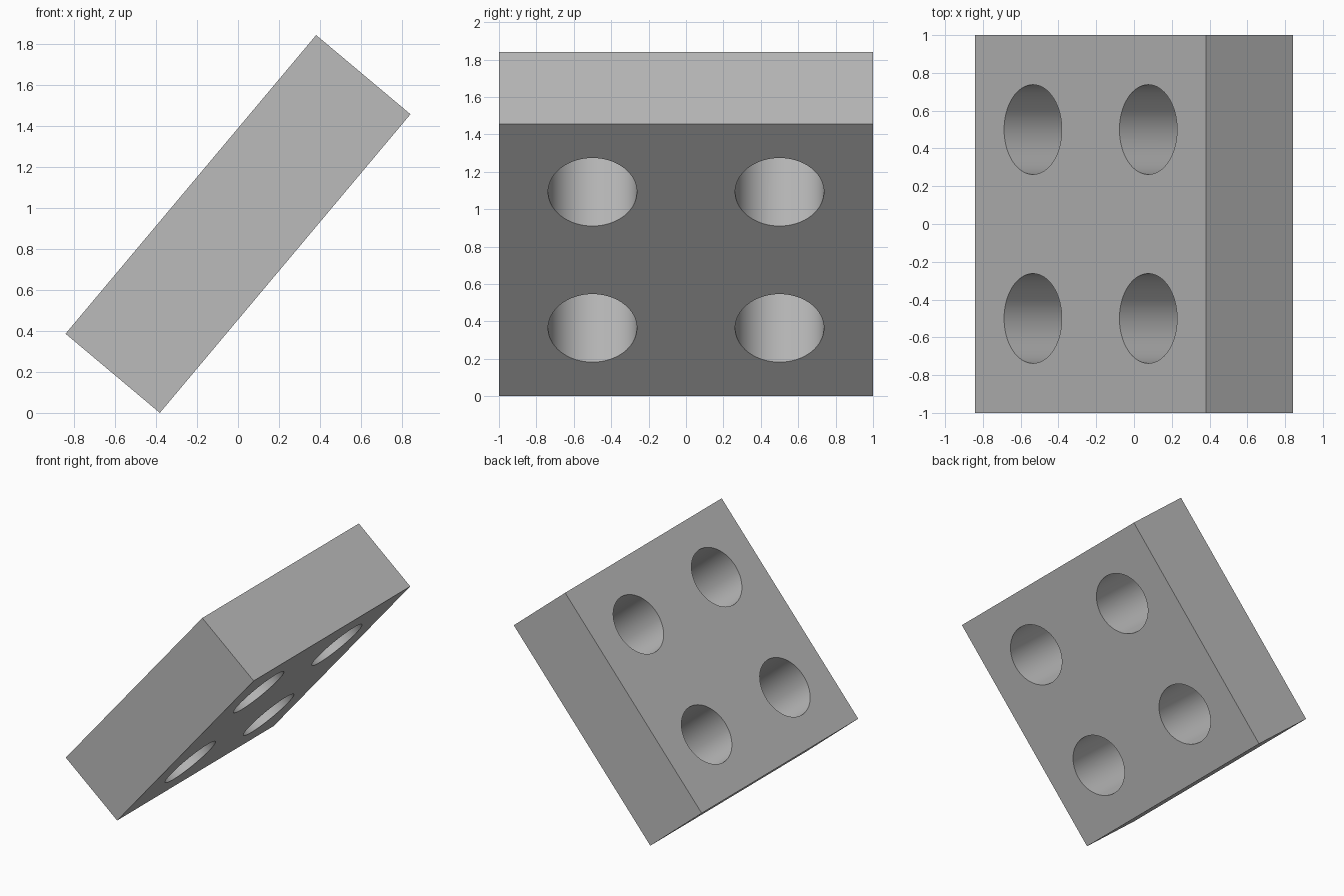
import bpy, math
from mathutils import Matrix

if "Cube" in bpy.data.objects:
    bpy.data.objects.remove(bpy.data.objects["Cube"])

LENGTH, WIDTH, THICK = 1.9, 2.0, 0.6
TILT = math.radians(50)
HOLE_R = 0.2375

grey = bpy.data.materials.new("grey")
grey.diffuse_color = (0.5, 0.5, 0.5, 1)
grey.use_nodes = True
grey.node_tree.nodes["Principled BSDF"].inputs["Base Color"].default_value = grey.diffuse_color

# Flat slab
bpy.ops.mesh.primitive_cube_add(size=1)
block = bpy.context.object
block.name = "tilted_block"
block.data.transform(Matrix.Diagonal((LENGTH, WIDTH, THICK, 1)))
block.data.materials.append(grey)

# Four round through-holes
for sx in (-1, 1):
    for sy in (-1, 1):
        bpy.ops.mesh.primitive_cylinder_add(
            vertices=64, radius=HOLE_R, depth=THICK * 2,
            location=(sx * LENGTH / 4, sy * WIDTH / 4, 0))
        cutter = bpy.context.object
        cutter.name = "hole_cutter"
        cutter.hide_render = True
        cutter.data.materials.append(grey)
        bpy.context.view_layer.objects.active = block
        mod = block.modifiers.new("hole", 'BOOLEAN')
        mod.operation, mod.solver, mod.object = 'DIFFERENCE', 'EXACT', cutter
        bpy.ops.object.modifier_apply(modifier=mod.name)
        bpy.data.objects.remove(cutter)

# Smooth hole walls with sharp rims
block.select_set(True)
bpy.context.view_layer.objects.active = block
bpy.ops.object.shade_smooth_by_angle(angle=math.radians(30))

# Tilt the slab so its lower edge rests on the floor
height = LENGTH * math.sin(TILT) + THICK * math.cos(TILT)
block.data.transform(Matrix.Translation((0, 0, height / 2)) @ Matrix.Rotation(-TILT, 4, 'Y'))
